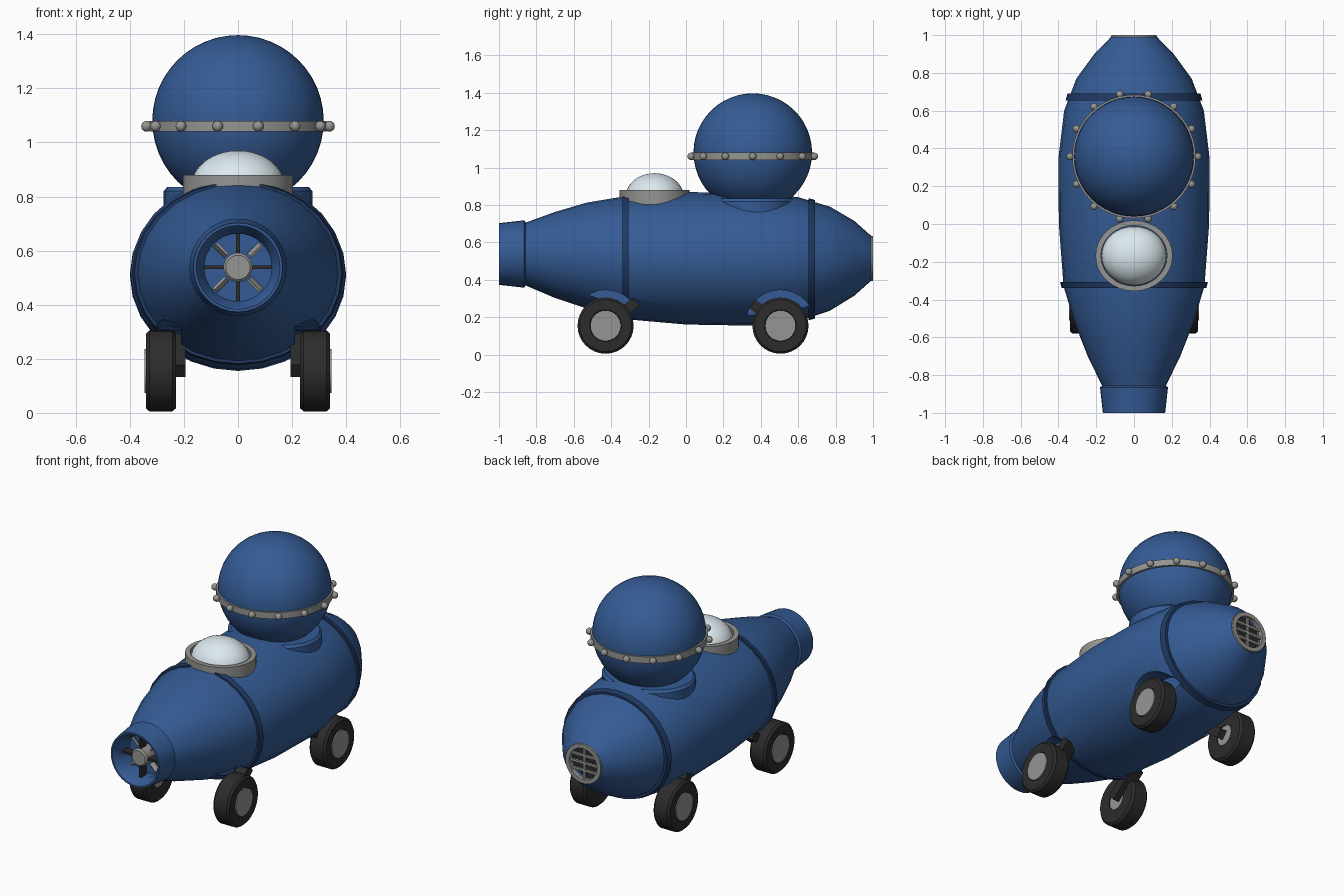
import bpy, bmesh
from math import sin, cos, pi, radians
from mathutils import Matrix, Vector

if "Cube" in bpy.data.objects:
    bpy.data.objects.remove(bpy.data.objects["Cube"])


def material(name, r, g, b):
    m = bpy.data.materials.new(name)
    m.diffuse_color = (r, g, b, 1)
    m.use_nodes = True
    m.node_tree.nodes["Principled BSDF"].inputs["Base Color"].default_value = m.diffuse_color
    return m


BLUE = material("blue", 0.035, 0.105, 0.3)
NAVY = material("navy", 0.014, 0.04, 0.12)
RUBBER = material("rubber", 0.025, 0.025, 0.025)
METAL = material("metal", 0.3, 0.3, 0.29)
GLASS = material("glass", 0.72, 0.82, 0.87)
T = Matrix.Translation
ALONG_X = Matrix.Rotation(-pi / 2, 4, 'Z')   # turns the y axis onto +x
ALONG_Z = Matrix.Rotation(pi / 2, 4, 'X')    # turns the y axis onto +z


def finish(name, bm, mat, angle=32):
    bmesh.ops.recalc_face_normals(bm, faces=bm.faces[:])
    me = bpy.data.meshes.new(name)
    bm.to_mesh(me)
    bm.free()
    ob = bpy.data.objects.new(name, me)
    bpy.context.collection.objects.link(ob)
    if mat:
        me.materials.append(mat)
    smooth(ob, angle)
    return ob


def smooth(ob, angle=32):
    bpy.ops.object.select_all(action='DESELECT')
    ob.select_set(True)
    bpy.context.view_layer.objects.active = ob
    bpy.ops.object.shade_smooth_by_angle(angle=radians(angle))


def loft(name, sections, mat, n=32, place=Matrix(), closed=False):
    """Skin elliptical sections (y, rx, rz, centre z) along y."""
    bm = bmesh.new()
    rings = []
    for s in sections:
        y, rx = s[0], s[1]
        rz = s[2] if len(s) > 2 else rx
        zc = s[3] if len(s) > 3 else 0
        rings.append([bm.verts.new((rx * cos(2 * pi * i / n), y, zc + rz * sin(2 * pi * i / n)))
                      for i in range(n)])
    pairs = list(zip(rings, rings[1:]))
    if closed:
        pairs.append((rings[-1], rings[0]))
    for a, b in pairs:
        for i in range(n):
            j = (i + 1) % n
            bm.faces.new((a[i], a[j], b[j], b[i]))
    if not closed:
        bm.faces.new(rings[0])
        bm.faces.new(rings[-1])
    bm.transform(place)
    return finish(name, bm, mat)


def balls(name, spots, size, mat, u=12, v=8):
    bm = bmesh.new()
    for p in spots:
        bmesh.ops.create_uvsphere(bm, u_segments=u, v_segments=v, radius=1,
                                  matrix=T(p) @ Matrix.Diagonal((*size, 1)))
    return finish(name, bm, mat)


def boxes(name, places, mat):
    bm = bmesh.new()
    for place, size in places:
        bmesh.ops.create_cube(bm, size=1, matrix=place @ Matrix.Diagonal((*size, 1)))
    return finish(name, bm, mat)


# Hull, with a recess in the tail
hull = loft("hull", [(-0.865, 0.165, 0.165, 0.538), (-0.7, 0.245, 0.23, 0.533), (-0.53, 0.312, 0.283, 0.53),
                     (-0.33, 0.373, 0.328, 0.518), (0, 0.398, 0.354, 0.515), (0.35, 0.4, 0.355, 0.51),
                     (0.6, 0.37, 0.332, 0.51), (0.77, 0.305, 0.278, 0.513), (0.9, 0.21, 0.2, 0.515),
                     (0.99, 0.122, 0.12, 0.515), (0.99, 0.1, 0.1, 0.515), (0.95, 0.1, 0.1, 0.515)], BLUE, 28)

# Seam bands around the hull
bands = [loft("front_band", [(-0.34, 0.383, 0.336, 0.518), (-0.308, 0.391, 0.341, 0.518)], NAVY, 28),
         loft("rear_band", [(0.655, 0.362, 0.326, 0.51), (0.69, 0.352, 0.317, 0.51)], NAVY, 28)]

# Wheel wells cut out of hull and bands
WHEELS = [(side, y, lean) for side in (-1, 1) for y, lean in ((-0.43, 1), (0.505, -1))]
for ob in [hull] + bands:
    cutters = []
    for side, y, lean in WHEELS:
        c = loft("well_cutter", [(-0.2, 0.19), (0.2, 0.19)], BLUE, 32, T((side * 0.41, y, 0.155)) @ ALONG_X)
        c.hide_render = True
        mod = ob.modifiers.new("well", 'BOOLEAN')
        mod.operation, mod.object, mod.solver = 'DIFFERENCE', c, 'EXACT'
        cutters.append(c)
    bpy.context.view_layer.objects.active = ob
    for mod in list(ob.modifiers):
        if mod.type == 'BOOLEAN':
            bpy.ops.object.modifier_apply(modifier=mod.name)
    for c in cutters:
        bpy.data.objects.remove(c)
    smooth(ob)

# Wheels, hubs and suspension arms
for side, y, lean in WHEELS:
    tag = ("front" if y < 0 else "rear") + ("_right" if side > 0 else "_left")
    turn = T((side * 0.285, y, 0.155)) @ Matrix.Diagonal((side, 1, 1, 1)) @ ALONG_X
    loft(tag + "_tyre", [(-0.055, 0.06), (-0.055, 0.138), (-0.042, 0.15), (0.042, 0.15), (0.055, 0.138),
                         (0.055, 0.085), (0.045, 0.08), (0.045, 0.06)], RUBBER, 32, turn, True)
    loft(tag + "_hub", [(-0.05, 0.075), (0.06, 0.082)], METAL, 32, turn)
    tilt = Matrix.Rotation(lean * radians(38), 4, 'X')
    arm = T((side * 0.235, y, 0.155)) @ tilt @ T((0, lean * 0.105, 0))
    boxes(tag + "_arm", [(arm, (0.08, 0.21, 0.055))], RUBBER)

# Intake nozzle with fan
C = T((0, 0, 0.538))
loft("intake_nozzle", [(-1, 0.165), (-0.865, 0.18), (-0.855, 0.165), (-0.86, 0.125), (-0.95, 0.125),
                       (-1, 0.155)], BLUE, 32, C, True)
loft("intake_back", [(-0.875, 0.13), (-0.866, 0.13)], BLUE, 32, C)
loft("fan_hub", [(-0.965, 0.045), (-0.955, 0.054), (-0.87, 0.054)], METAL, 24, C)
vanes, blades = [], []
for i in range(4):
    r = C @ Matrix.Rotation(i * pi / 2, 4, 'Y')
    vanes.append((r @ T((0.085, -0.925, 0)), (0.085, 0.05, 0.013)))
    r = C @ Matrix.Rotation(i * pi / 2 + pi / 4, 4, 'Y')
    blades.append((r @ T((0.09, -0.9, 0)) @ Matrix.Rotation(0.5, 4, 'X'), (0.06, 0.03, 0.01)))
boxes("fan_vanes", vanes, RUBBER)
boxes("fan_blades", blades, METAL)

# Tail vent: ring, dark backing and grille bars
V = T((0, 0, 0.515))
loft("vent_ring", [(0.975, 0.122), (1, 0.12), (1, 0.095), (0.975, 0.095)], METAL, 28, V, True)
loft("vent_backing", [(0.945, 0.098), (0.955, 0.098)], RUBBER, 28, V)
boxes("vent_bars", [(V @ T((0, 0.982, 0)), (0.014, 0.014, 0.192))] +
      [(V @ T((0, 0.982, z)), (w, 0.014, 0.014)) for z, w in ((-0.045, 0.168), (0, 0.192), (0.045, 0.168))], METAL)

# Large globe on its collar
loft("globe_collar", [(0.68, 0.275, 0.235), (0.82, 0.275, 0.235), (0.835, 0.262, 0.222), (0.835, 0.15, 0.15)],
     BLUE, 32, T((0, 0.36, 0)) @ ALONG_Z)
balls("globe", [(0, 0.357, 1.08)], (0.317,) * 3, BLUE, 48, 24)

# Globe belt with studs
loft("globe_belt", [(1.04, 0.3), (1.04, 0.327), (1.08, 0.327), (1.08, 0.3)], METAL, 48,
     T((0, 0.357, 0)) @ ALONG_Z, True)
balls("belt_studs", [Vector((0.338 * cos(2 * pi * i / 14), 0.357 + 0.338 * sin(2 * pi * i / 14), 1.06))
                     for i in range(14)], (0.02,) * 3, METAL)

# Canopy rim and dome
P = T((0, -0.168, 0)) @ ALONG_Z
loft("canopy_rim", [(0.79, 0.204, 0.187), (0.88, 0.204, 0.187), (0.88, 0.175, 0.16), (0.79, 0.175, 0.16)],
     METAL, 32, P, True)
balls("canopy_dome", [(0, -0.168, 0.84)], (0.172, 0.157, 0.13), GLASS, 32, 20)
